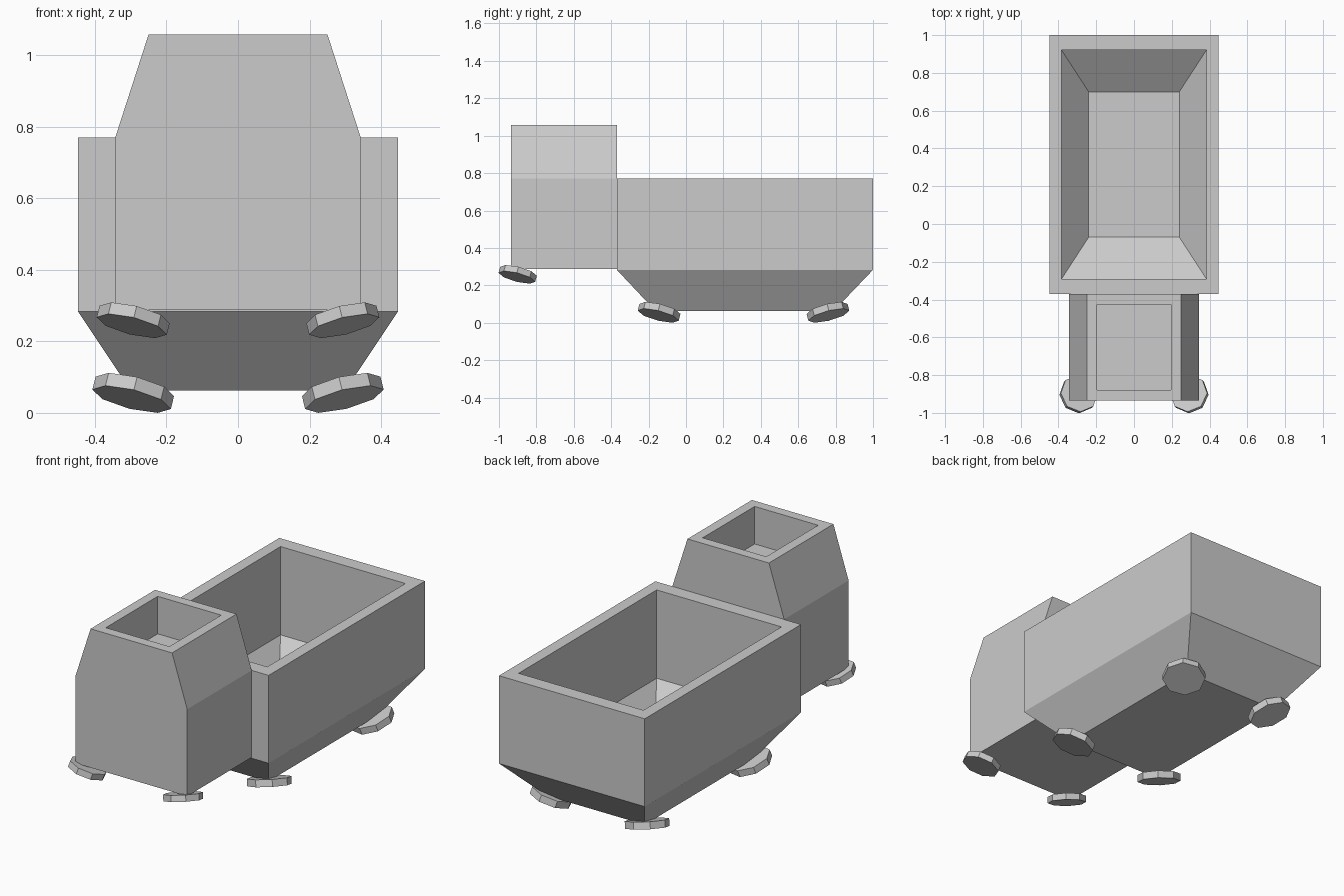
import bpy, bmesh
from math import radians

if "Cube" in bpy.data.objects:
    bpy.data.objects.remove(bpy.data.objects["Cube"])


def ring_body(name, rings):
    """Skin a stack of rectangles (half width, y min, y max, z), capping both ends."""
    bm = bmesh.new()
    loops = []
    for hw, y0, y1, z in rings:
        corners = ((-hw, y0), (hw, y0), (hw, y1), (-hw, y1))
        loops.append([bm.verts.new((x, y, z)) for x, y in corners])
    for a, b in zip(loops, loops[1:]):
        for i in range(4):
            j = (i + 1) % 4
            bm.faces.new((a[i], a[j], b[j], b[i]))
    bm.faces.new(loops[0][::-1])
    bm.faces.new(loops[-1])
    bmesh.ops.recalc_face_normals(bm, faces=bm.faces)
    mesh = bpy.data.meshes.new(name)
    bm.to_mesh(mesh)
    bm.free()
    obj = bpy.data.objects.new(name, mesh)
    bpy.context.collection.objects.link(obj)
    return obj


# Cargo bed: tapered hull, up the outside, over the rim, down into the hopper
ring_body("cargo_bed", [
    (0.300, -0.163, 0.790, 0.063),
    (0.447, -0.370, 1.000, 0.283),
    (0.447, -0.370, 1.000, 0.770),
    (0.383, -0.290, 0.920, 0.770),
    (0.383, -0.290, 0.920, 0.280),
    (0.240, -0.070, 0.700, 0.120),
])

# Cab: straight sides, narrowing roof with a square recess
ring_body("cab", [
    (0.343, -0.935, -0.370, 0.288),
    (0.343, -0.935, -0.370, 0.770),
    (0.250, -0.935, -0.370, 1.058),
    (0.195, -0.880, -0.425, 1.058),
    (0.195, -0.880, -0.425, 0.850),
])


# Eight-sided foot discs, each tilted outwards at its corner
def foot_pair(name, y, z, radius, depth, y_side):
    for label, side in (("left", -1), ("right", 1)):
        bpy.ops.mesh.primitive_cylinder_add(
            vertices=8, radius=radius, depth=depth,
            location=(side * 0.293, y, z),
            rotation=(radians(14) * y_side, radians(-14) * side, 0))
        bpy.context.object.name = f"{name}_{label}"


foot_pair("cab_disc", -0.900, 0.259, 0.101, 0.034, -1)
foot_pair("bed_front_disc", -0.144, 0.056, 0.113, 0.038, -1)
foot_pair("bed_rear_disc", 0.759, 0.056, 0.113, 0.038, 1)
